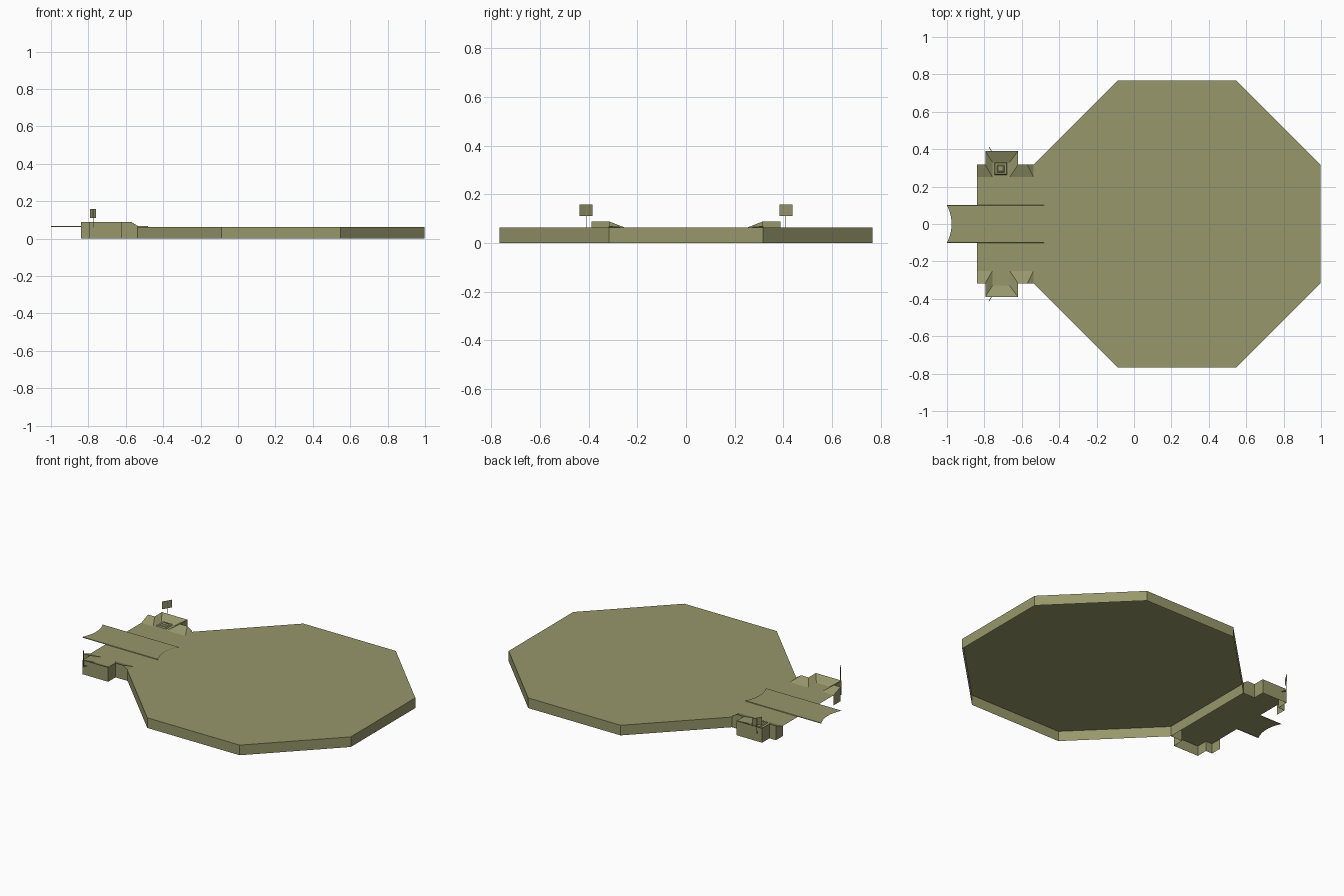
import bpy, bmesh, math

if "Cube" in bpy.data.objects:
    bpy.data.objects.remove(bpy.data.objects["Cube"])

TOP = 0.063    # deck height
RIM = 0.089    # rampart crest height

olive = bpy.data.materials.new("olive")
olive.diffuse_color = (0.31, 0.31, 0.15, 1)
olive.use_nodes = True
olive.node_tree.nodes["Principled BSDF"].inputs["Base Color"].default_value = olive.diffuse_color


def make(name, faces):
    """Build a flat-shaded object from a list of polygons."""
    bm = bmesh.new()
    for f in faces:
        bm.faces.new([bm.verts.new(p) for p in f])
    bmesh.ops.remove_doubles(bm, verts=bm.verts, dist=1e-5)
    bmesh.ops.recalc_face_normals(bm, faces=bm.faces)
    me = bpy.data.meshes.new(name)
    bm.to_mesh(me)
    bm.free()
    me.materials.append(olive)
    ob = bpy.data.objects.new(name, me)
    bpy.context.collection.objects.link(ob)
    return ob


def walls(path):
    """Vertical skirt from each point of a 3D path down to the ground."""
    return [[a, b, (b[0], b[1], 0), (a[0], a[1], 0)] for a, b in zip(path, path[1:])]


def frustum(cx, cy, r0, r1, z0, z1):
    sq = [(-1, -1), (1, -1), (1, 1), (-1, 1)]
    lo = [(cx + r0 * x, cy + r0 * y, z0) for x, y in sq]
    hi = [(cx + r1 * x, cy + r1 * y, z1) for x, y in sq]
    return [[lo[i], lo[(i + 1) % 4], hi[(i + 1) % 4], hi[i]] for i in range(4)] + [hi]


# Octagonal arena deck, open underneath
half = [(-0.537, 0.317), (-0.087, 0.766), (0.548, 0.766), (0.997, 0.317)]
octagon = [(x, y, TOP) for x, y in half] + [(x, -y, TOP) for x, y in half[::-1]]
make("arena_deck", [octagon] + walls(octagon + octagon[:1]))

# Entrance platform floor between the ramparts
make("entrance_floor", [[(-0.84, -0.317, TOP), (-0.537, -0.317, TOP),
                         (-0.537, 0.317, TOP), (-0.84, 0.317, TOP)]])

# Ramparts with an outward bay, mirrored on both sides
crest = [(-0.84, 0.317), (-0.795, 0.317), (-0.795, 0.389),
         (-0.62, 0.389), (-0.62, 0.317), (-0.57, 0.317)]
foot = [(-0.84, 0.25), (-0.757, 0.25), (-0.757, 0.33),
        (-0.665, 0.33), (-0.665, 0.25), (-0.537, 0.25)]
for side, s in (("back", 1), ("front", -1)):
    c = [(x, s * y, RIM) for x, y in crest]
    f = [(x, s * y, TOP) for x, y in foot]
    end = (-0.537, s * 0.317, TOP + 0.005)
    faces = [[c[i], c[i + 1], f[i + 1], f[i]] for i in range(5)]
    faces += [[c[5], end, f[5]]]
    faces += walls([f[0]] + c + [end])
    faces += [[(-0.795, s * 0.317, TOP), (-0.62, s * 0.317, TOP),
               (-0.62, s * 0.389, TOP), (-0.795, s * 0.389, TOP)]]
    make(side + "_rampart", faces)

    # Flag panel, thin pole and wall bracket
    make(side + "_flag", [[(-0.79, s * 0.383, 0.11), (-0.758, s * 0.437, 0.11),
                           (-0.758, s * 0.437, 0.158), (-0.79, s * 0.383, 0.158)]])
    make(side + "_flag_pole", frustum(-0.774, s * 0.41, 0.0015, 0.0015, 0.06, 0.158))
    w = 0.002
    make(side + "_flag_bracket",
         [[(-0.775 - w, s * 0.41, z), (-0.775 + w, s * 0.41 + s * w, z),
           (-0.762 + w, s * 0.389, z), (-0.762 - w, s * 0.389, z)] for z in (0.06, 0.064)])

# Small stepped pedestal in the back bay
make("pedestal_base", frustum(-0.713, 0.296, 0.034, 0.03, TOP, TOP + 0.007))
make("pedestal_cap", frustum(-0.713, 0.296, 0.02, 0.013, TOP + 0.007, TOP + 0.012))

# Walkway strip with curved ends and slightly lowered edges
N = 12
rows = []
for i in range(N + 1):
    t = -1 + 2 * i / N
    bow = 0.025 * (1 - t * t)
    z = 0.067
    rows.append(((-1 + bow, 0.1 * t, z), (-0.48 - bow, 0.1 * t, z)))
strip = [[a[0], a[1], b[1], b[0]] for a, b in zip(rows, rows[1:])]
for s, r in ((-1, rows[0]), (1, rows[-1])):
    strip.append([r[0], r[1], (-0.48, s * 0.101, TOP), (-1, s * 0.101, TOP)])
make("walkway", strip)
